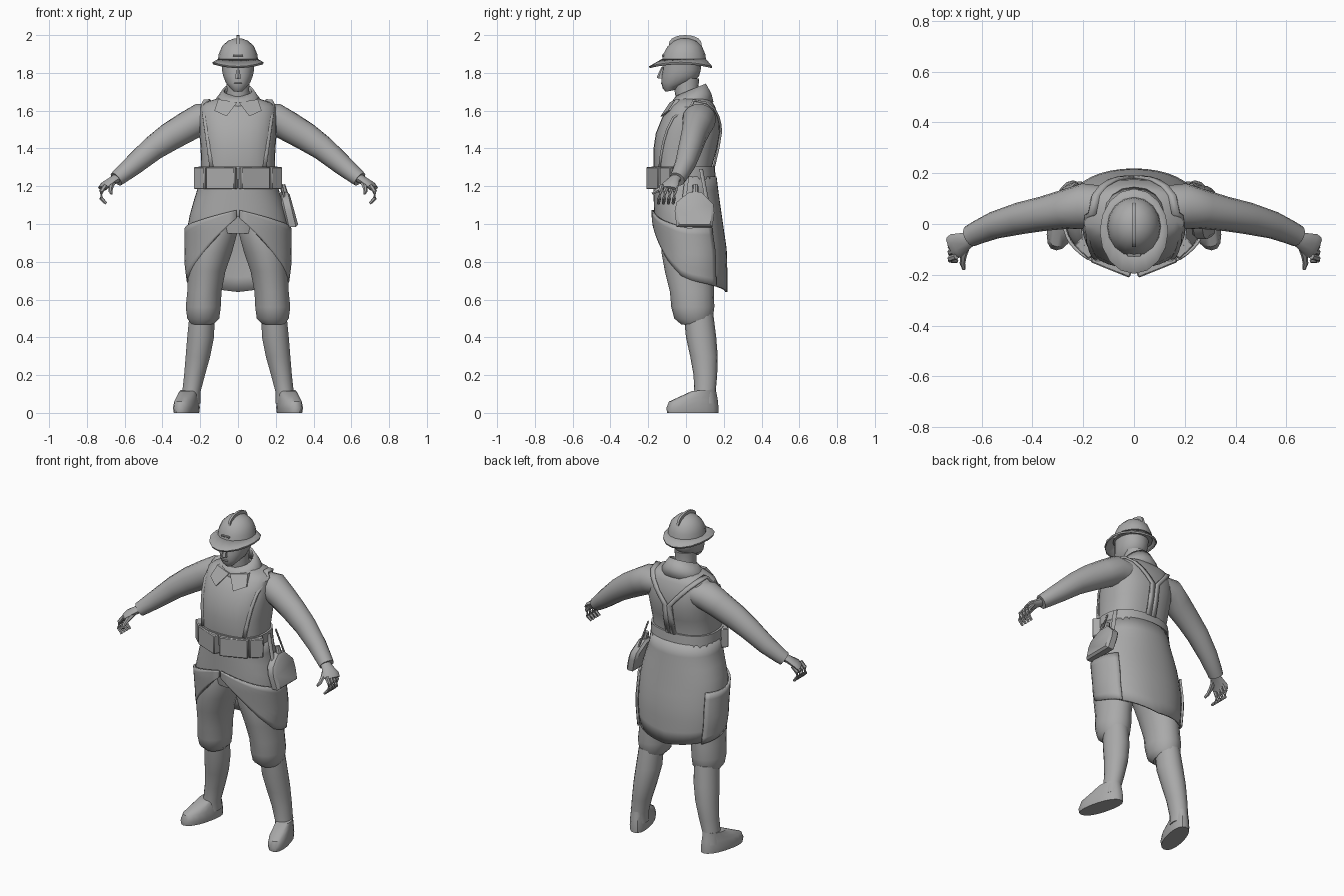
import bpy, bmesh, math
from mathutils import Vector, Matrix

grey = bpy.data.materials.new("uniform_grey")
grey.diffuse_color = (0.4, 0.4, 0.4, 1)


def finish(name, bm, thick=0):
    bmesh.ops.remove_doubles(bm, verts=bm.verts, dist=0.0002)
    bmesh.ops.recalc_face_normals(bm, faces=bm.faces)
    me = bpy.data.meshes.new(name)
    bm.to_mesh(me)
    bm.free()
    ob = bpy.data.objects.new(name, me)
    me.materials.append(grey)
    bpy.context.collection.objects.link(ob)
    if thick:
        m = ob.modifiers.new("thickness", 'SOLIDIFY')
        m.thickness, m.offset = thick, 0
    return ob


def skin(name, rings, closed=True, caps=True, thick=0):
    """Bridge rows of points into a surface."""
    bm = bmesh.new()
    rows = [[bm.verts.new(p) for p in r] for r in rings]
    n = len(rows[0])
    for a, b in zip(rows, rows[1:]):
        for i in range(n if closed else n - 1):
            j = (i + 1) % n
            bm.faces.new((a[i], a[j], b[j], b[i]))
    if caps:
        bm.faces.new(rows[0])
        bm.faces.new(rows[-1])
    return finish(name, bm, thick)


def power(v, p):
    return math.copysign(abs(v) ** (2 / p), v)


def loft(name, secs, n=18, p=2.0, shear=0, caps=True, thick=0, s=1):
    """Sections: centre x, half width, front y, back y, front z, back z."""
    rings = []
    for cx, rx, yf, yb, zf, zb in secs:
        ring = []
        for i in range(n):
            a = 2 * math.pi * i / n
            t = (1 - power(math.cos(a), p)) / 2
            y = yf + (yb - yf) * t
            x = cx + rx * power(math.sin(a), p) + shear * (0.13 - y)
            ring.append((s * x, y, zf + (zb - zf) * t))
        rings.append(ring)
    return skin(name, rings, caps=caps, thick=thick)


def tube(name, pts, n=14, s=1):
    """Points: x, y, z, sideways radius, upright radius."""
    P = [Vector(q[:3]) for q in pts]
    rings = []
    for i, q in enumerate(pts):
        t = (P[min(i + 1, len(P) - 1)] - P[max(i - 1, 0)]).normalized()
        side = t.cross(Vector((0, 0, 1))).normalized()
        up = side.cross(t)
        ring = []
        for k in range(n):
            a = 2 * math.pi * k / n
            v = P[i] + side * q[3] * math.cos(a) + up * q[4] * math.sin(a)
            ring.append((s * v.x, v.y, v.z))
        rings.append(ring)
    return skin(name, rings)


def box(name, c, size, rz=0, bevel=0.004):
    bm = bmesh.new()
    bmesh.ops.create_cube(bm, size=1)
    bmesh.ops.scale(bm, vec=size, verts=bm.verts)
    bmesh.ops.bevel(bm, geom=bm.edges[:], offset=bevel, segments=1, affect='EDGES')
    bmesh.ops.transform(bm, matrix=Matrix.Translation(c) @ Matrix.Rotation(rz, 4, 'Z'), verts=bm.verts)
    return finish(name, bm)


def lerp(table, v):
    """Piecewise interpolation over (key, value) pairs with rising keys."""
    if v <= table[0][0]:
        return table[0][1]
    for (a, x), (b, y) in zip(table, table[1:]):
        if v <= b:
            return x + (y - x) * (v - a) / (b - a)
    return table[-1][1]


# Torso
torso = [(1.17, .200, -.16, .155), (1.31, .195, -.172, .14), (1.40, .198, -.172, .165),
         (1.48, .205, -.16, .18), (1.56, .205, -.128, .175), (1.62, .20, -.088, .155),
         (1.645, .17, -.06, .14), (1.67, .09, -.04, .11)]
TP = 2.5
loft("tunic_body", [(0, r, f, b, z, z) for z, r, f, b in torso], n=28, p=TP)


def torso_y(x, z, front):
    r, f, b = (lerp([(q[0], q[k]) for q in torso], z) for k in (1, 2, 3))
    h = (b - f) / 2 * max(0, 1 - (abs(x) / r) ** TP) ** (1 / TP)
    return (f + b) / 2 + (-h - .006 if front else h + .006)


# Collar band and neck
loft("collar", [(0, .135, -.085, .14, 1.605, 1.645), (0, .105, -.07, .128, 1.645, 1.69),
                (0, .075, -.048, .10, 1.675, 1.74)], caps=False, thick=.012)
loft("neck", [(0, .065, -.045, .075, 1.62, 1.64), (0, .06, -.06, .065, 1.70, 1.72),
              (0, .062, -.06, .07, 1.77, 1.77)])

# Head, nose and ears
loft("head", [(0, .026, -.108, -.055, 1.70, 1.71), (0, .046, -.123, -.02, 1.718, 1.735),
              (0, .066, -.13, .045, 1.745, 1.755), (0, .08, -.13, .07, 1.785, 1.785),
              (0, .086, -.124, .078, 1.815, 1.815), (0, .09, -.122, .08, 1.88, 1.88)], p=2.15)
loft("nose", [(0, .018, -.153, -.11, 1.772, 1.768), (0, .015, -.152, -.11, 1.785, 1.785),
              (0, .008, -.13, -.11, 1.83, 1.83)], n=6)
box("mouth", (0, -.128, 1.745), (.04, .01, .01))

# Helmet: dome, brim, crest and front bar
loft("helmet_dome", [(0, .108, -.13, .108, 1.855, 1.855), (0, .102, -.12, .102, 1.90, 1.90),
                     (0, .085, -.098, .085, 1.94, 1.94), (0, .055, -.066, .055, 1.969, 1.969),
                     (0, .02, -.03, .015, 1.982, 1.982)], n=16)
brim = []
for rx, yf, yb, z, drop in [(.104, -.126, .104, 1.872, 0), (.133, -.194, .137, 1.856, .022),
                            (.131, -.19, .134, 1.846, .02)]:
    row = []
    for i in range(16):
        a = math.pi * i / 8
        row.append((rx * math.sin(a), (yf + yb) / 2 - (yb - yf) / 2 * math.cos(a),
                    z - drop * math.cos(a) ** 2))
    brim.append(row)
skin("helmet_brim", brim, caps=False, thick=.004)
arc = [(-.004 - .088 * math.cos(math.pi * i / 10), 1.94 + .06 * math.sin(math.pi * i / 10) ** .7)
       for i in range(11)]
skin("helmet_crest", [[(x, y, z) for y, z in arc] for x in (-.007, .007)])
box("helmet_bar", (0, -.122, 1.892), (.055, .012, .01), bevel=.002)

# Belt
loft("belt", [(0, .21, -.182, .158, 1.235, 1.235), (0, .208, -.182, .152, 1.305, 1.305)],
     n=28, p=2.4)

# Coat skirt: open wrap whose hem rises to the front
HEM = [(0, 1.04), (.4, .93), (.8, .82), (1.25, .73), (1.6, .70), (2.4, .665), (math.pi, .64)]
WIDE = [(.64, .245), (.8, .265), (1.0, .262), (1.1, .235), (1.2, .204)]
FRONT = [(.64, -.12), (.85, -.14), (1.0, -.16), (1.2, -.168)]
BACK = [(.64, .213), (.85, .212), (1.0, .19), (1.24, .156)]


def wrap(name, a0, a1, top, n, out=0.0, rows=9):
    grid = []
    for j in range(rows):
        row = []
        for i in range(n + 1):
            a = a0 + (a1 - a0) * i / n
            zt, zb = lerp(top, abs(a)), lerp(HEM, abs(a)) - out * .3
            z = zt + (zb - zt) * j / (rows - 1)
            f, b = lerp(FRONT, z) - out, lerp(BACK, z) + out
            row.append(((lerp(WIDE, z) + out) * power(math.sin(a), 2.2),
                        (f + b) / 2 - (b - f) / 2 * power(math.cos(a), 2.2), z))
        grid.append(row)
    return skin(name, grid, closed=False, caps=False, thick=.012)


wrap("coat_skirt", -math.pi, math.pi, [(0, 1.25), (4, 1.25)], 40)
loft("hips", [(0, .15, -.12, .13, .95, .95), (0, .19, -.14, .15, 1.06, 1.06),
              (0, .19, -.15, .15, 1.2, 1.2)], n=20)


def ribbon(name, pts, w, s):
    return skin(name, [[(s * (x - w / 2), y, z), (s * (x + w / 2), y, z)] for x, y, z in pts],
                closed=False, caps=False, thick=.012)


for s, side in ((1, "left"), (-1, "right")):
    # Folded coat flap and collar point
    wrap(side + "_coat_flap", s * .02, s * 2.2, [(0, 1.075), (.8, 1.02), (1.5, .98), (2.2, .98)], 16, .014)
    lapel = [(.004, -.085, 1.645), (.105, -.055, 1.66), (.125, -.095, 1.60), (.06, -.135, 1.57)]
    skin(side + "_collar_point", [[(s * x, y + d, z) for x, y, z in lapel] for d in (0, .022)])

    # Braces: front strap over the shoulder to the back yoke
    front = [(.135 + .045 * i / 5, 1.3 + .33 * i / 5) for i in range(6)]
    back = [(.15, 1.64), (.12, 1.61), (.085, 1.57), (.05, 1.53), (.016, 1.49), (.016, 1.4), (.016, 1.3)]
    path = [(x, torso_y(x + .012, z, True), z) for x, z in front] + [(.165, .04, 1.655)]
    path += [(x, torso_y(x, z, False), z) for x, z in back]
    ribbon(side + "_brace", path, .032, s)

    # Cartridge pouches
    for nm, p, q in (("front", (.018, -.212), (.172, -.15)), ("side", (.178, -.14), (.236, -.085))):
        ang = math.atan2(q[1] - p[1], q[0] - p[0])
        length = math.dist(p, q)
        cx = (p[0] + q[0]) / 2 - .03 * math.sin(ang)
        cy = (p[1] + q[1]) / 2 + .03 * math.cos(ang)
        box(f"{side}_{nm}_pouch", (s * cx, cy, 1.243), (length, .06, .118), s * ang, .005)

    # Sleeve
    tube(side + "_sleeve", [(.12, .065, 1.56, .085, .075), (.20, .07, 1.555, .09, .085),
                            (.27, .058, 1.515, .078, .081), (.36, .04, 1.462, .068, .076),
                            (.45, .022, 1.40, .063, .066), (.55, -.005, 1.315, .054, .055),
                            (.62, -.035, 1.257, .046, .045), (.645, -.048, 1.237, .043, .041)], s=s)

    # Hand with curled fingers and thumb
    tube(side + "_palm", [(.62, -.04, 1.257, .028, .026), (.66, -.065, 1.232, .034, .022),
                          (.70, -.085, 1.208, .05, .019), (.718, -.094, 1.188, .046, .015)], n=10, s=s)
    for k in range(4):
        y = -.05 - .026 * k
        tube(f"{side}_finger_{k + 1}", [(.70, y, 1.205, .012, .012), (.724, y - .008, 1.172, .012, .012),
                                        (.724, y - .014, 1.135, .011, .011),
                                        (.698, y - .018, 1.108, .008, .008)], n=6, s=s)
    tube(side + "_thumb", [(.66, -.085, 1.222, .016, .014), (.672, -.125, 1.195, .013, .013),
                           (.676, -.155, 1.175, .011, .011), (.67, -.178, 1.16, .007, .007)], n=6, s=s)

    # Breeches, gaiter and boot
    loft(side + "_breeches", [(.10, .10, -.12, .13, 1.06, 1.06), (.118, .115, -.135, .14, .95, .95),
                              (.145, .115, -.13, .15, .85, .85), (.165, .10, -.112, .15, .75, .75),
                              (.178, .092, -.085, .148, .64, .64), (.184, .094, -.078, .15, .56, .56),
                              (.184, .086, -.062, .142, .50, .50), (.188, .062, -.025, .125, .468, .475)], s=s)
    loft(side + "_gaiter", [(.19, .068, -.012, .145, .52, .52), (.198, .072, .0, .16, .40, .40),
                            (.212, .066, .022, .168, .30, .30), (.23, .056, .04, .165, .20, .20),
                            (.247, .049, .044, .157, .11, .11), (.25, .052, .04, .162, .05, .05)], s=s)
    loft(side + "_boot", [(.25, .056, -.10, .172, 0, 0), (.25, .06, -.104, .172, .025, .03),
                          (.25, .055, -.09, .168, .06, .07), (.25, .05, -.035, .162, .085, .10),
                          (.25, .046, .03, .158, .115, .125)], p=2.3, shear=.24, s=s)

# Canteen with neck and hanging straps
shape = [(-.05, .985), (-.06, 1.07), (-.05, 1.115), (-.015, 1.145), (.02, 1.17), (.08, 1.17),
         (.115, 1.135), (.145, 1.105), (.15, 1.06), (.14, .985)]
mid = [(.05, 1.07)] * 10
layers = []
for dx, k in ((-.03, .86), (-.018, 1), (.018, 1), (.03, .86)):
    layers.append([(.268 + dx - .24 * (z - 1.07), c[0] + k * (y - c[0]), c[1] + k * (z - c[1]))
                   for (y, z), c in zip(shape, mid)])
skin("canteen", layers)
tube("canteen_neck", [(.25, .05, 1.15, .018, .018), (.24, .05, 1.19, .016, .016),
                      (.236, .05, 1.208, .014, .014)], n=8)
for nm, y0, y1 in (("front", -.01, .01), ("back", .11, .08)):
    tube(nm + "_canteen_strap", [(.25, y0, 1.13, .012, .005), (.205, y1, 1.29, .012, .005)], n=6)

# Smooth shading with crisp edges
bpy.ops.object.select_all(action='SELECT')
bpy.context.view_layer.objects.active = bpy.data.objects["tunic_body"]
bpy.ops.object.shade_smooth_by_angle(angle=math.radians(40))
